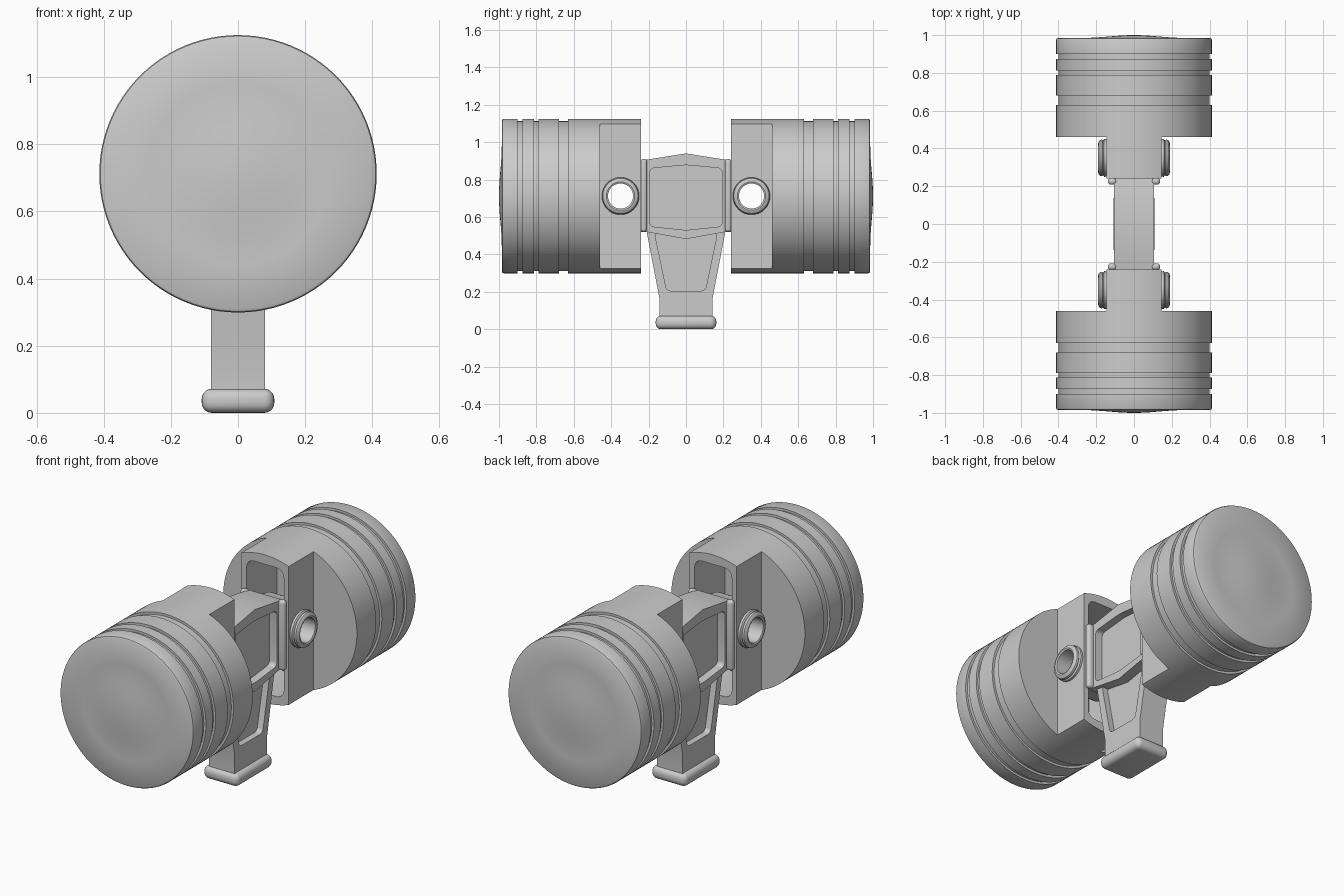
import bpy, bmesh, math
from mathutils import Matrix, Vector

if "Cube" in bpy.data.objects:
    bpy.data.objects.remove(bpy.data.objects["Cube"])

CZ = 0.712   # height of the piston axis
PIN_Y = 0.35


def make(name, bm):
    bmesh.ops.recalc_face_normals(bm, faces=bm.faces)
    me = bpy.data.meshes.new(name)
    bm.to_mesh(me)
    bm.free()
    ob = bpy.data.objects.new(name, me)
    bpy.context.collection.objects.link(ob)
    return ob


def activate(ob):
    bpy.ops.object.select_all(action='DESELECT')
    ob.select_set(True)
    bpy.context.view_layer.objects.active = ob


def smooth(ob):
    activate(ob)
    bpy.ops.object.shade_smooth_by_angle(angle=math.radians(32))


def lathe(name, prof, axis, centre, closed=False, steps=96):
    """Spin (distance along axis, radius) points about the x or y axis."""
    bm = bmesh.new()
    along = Vector((1, 0, 0)) if axis == 'X' else Vector((0, 1, 0))
    vs = [bm.verts.new(along * a + Vector((0, 0, r))) for a, r in prof]
    edges = [bm.edges.new(p) for p in zip(vs, vs[1:])]
    if closed:
        edges.append(bm.edges.new((vs[-1], vs[0])))
    bmesh.ops.spin(bm, geom=vs + edges, cent=(0, 0, 0), axis=along,
                   angle=2 * math.pi, steps=steps)
    bmesh.ops.remove_doubles(bm, verts=bm.verts, dist=1e-5)
    bmesh.ops.translate(bm, verts=bm.verts, vec=centre)
    return make(name, bm)


def slab(name, pts, x0, x1, round_=0.0):
    """Extrude a (y, z) outline from x0 to x1, rounding its corners."""
    bm = bmesh.new()
    f = bm.faces.new([bm.verts.new((x0, y, z)) for y, z in pts])
    if round_:
        bmesh.ops.bevel(bm, geom=bm.verts[:], offset=round_, segments=5,
                        profile=0.5, affect='VERTICES')
    f = bm.faces[:]
    r = bmesh.ops.extrude_face_region(bm, geom=f)
    bmesh.ops.translate(bm, vec=(x1 - x0, 0, 0),
                        verts=[v for v in r['geom'] if isinstance(v, bmesh.types.BMVert)])
    return make(name, bm)


def box(name, size, centre, bev=0.0, along=None, seg=5):
    """Box with all edges rounded, or only those parallel to one axis."""
    bm = bmesh.new()
    bmesh.ops.create_cube(bm, size=1, matrix=Matrix.Translation(centre) @ Matrix.Diagonal((*size, 1)))
    if bev:
        es = [e for e in bm.edges if along is None or
              abs((e.verts[0].co - e.verts[1].co).normalized()[along]) > 0.9]
        bmesh.ops.bevel(bm, geom=es, offset=bev, segments=seg, profile=0.5, affect='EDGES')
    return make(name, bm)


def boolean(ob, other, op='DIFFERENCE'):
    other.hide_render = True
    m = ob.modifiers.new('bool', 'BOOLEAN')
    m.operation, m.object, m.solver = op, other, 'EXACT'
    activate(ob)
    bpy.ops.object.modifier_apply(modifier=m.name)
    bpy.data.objects.remove(other)


def pin_hole(s, r):
    return lathe('hole_cutter', [(-0.5, 0), (-0.5, r), (0.5, r), (0.5, 0)],
                 'X', (0, s * PIN_Y, CZ), steps=48)


R, G = 0.413, 0.400
crown = [(1.0 - 0.015 * (0.5 - 0.5 * math.cos(math.pi * i / 8)), 0.27 * i / 8) for i in range(9)]
piston_prof = crown + [(0.985, 0.403), (0.981, 0.410), (0.975, R)]
for a, b in ((0.90, 0.873), (0.812, 0.788), (0.68, 0.63)):
    piston_prof += [(a, R), (a, G), (b, G), (b, R)]
piston_prof += [(0.24, R), (0.24, 0)]

pin_half = [(0.11, 0.098), (0.158, 0.100), (0.164, 0.092), (0.170, 0.097),
            (0.180, 0.095), (0.188, 0.086), (0.190, 0.076), (0.186, 0.067)]
pin_prof = [(-a, r) for a, r in reversed(pin_half)] + pin_half

for s, tag in ((-1, 'front'), (1, 'back')):
    # piston with ring grooves, narrow skirt block, hollow slot and pin hole
    p = lathe(tag + '_piston', [(s * a, r) for a, r in piston_prof], 'Y', (0, 0, CZ))
    for sx in (-1, 1):
        boolean(p, box('side_cutter', (0.4, 0.36, 1.2), (sx * 0.345, s * 0.28, CZ)))
    boolean(p, box('slot_cutter', (0.23, 0.5, 0.72), (0, s * 0.26, CZ), 0.045, 1))
    boolean(p, pin_hole(s, 0.09))
    smooth(p)
    # hollow wrist pin with flanged ends
    smooth(lathe(tag + '_wrist_pin', pin_prof, 'X', (0, s * PIN_Y, CZ), True, 48))
    # rod arm reaching the pin
    arm = slab(tag + '_rod_arm', [(s * 0.2, 0.55), (s * 0.2, 0.89), (s * 0.36, 0.845),
                                  (s * 0.36, 0.58)], -0.08, 0.08)
    boolean(arm, lathe('eye', [(-0.085, 0), (-0.085, 0.133), (0.085, 0.133), (0.085, 0)],
                       'X', (0, s * PIN_Y, CZ), steps=48), 'UNION')
    boolean(arm, pin_hole(s, 0.09))
    smooth(arm)
    # rounded upright ribs at the corners of the hub
    for sx, side in ((-1, 'left'), (1, 'right')):
        smooth(box(f'{tag}_{side}_rib', (0.046, 0.036, 0.39),
                   (sx * 0.115, s * 0.226, 0.715), 0.016, seg=4))


def sym(half):
    """Mirror a half outline across y = 0."""
    return half + [(-y, z) for y, z in reversed(half) if y > 1e-6]


# central hub with a peaked top and recessed side panels
hub = slab('hub', sym([(0, 0.94), (0.20, 0.908), (0.24, 0.903), (0.24, 0.52),
                       (0.21, 0.52), (0, 0.482)]), -0.105, 0.105)
# tapered stem with recessed side panels
stem = slab('stem', sym([(0.212, 0.53), (0.143, 0.17), (0.143, 0.04)]), -0.08, 0.08)
for s in (-1, 1):
    boolean(hub, slab('panel_cutter', sym([(0, 0.878), (0.193, 0.86), (0.193, 0.55), (0, 0.53)]),
                      s * 0.06, s * 0.3, 0.022))
    boolean(stem, slab('panel_cutter', sym([(0.168, 0.515), (0.103, 0.205)]),
                       s * 0.045, s * 0.3, 0.022))
smooth(hub)
smooth(stem)

# rounded foot
smooth(box('foot', (0.216, 0.324, 0.072), (0, 0, 0.036), 0.030))
